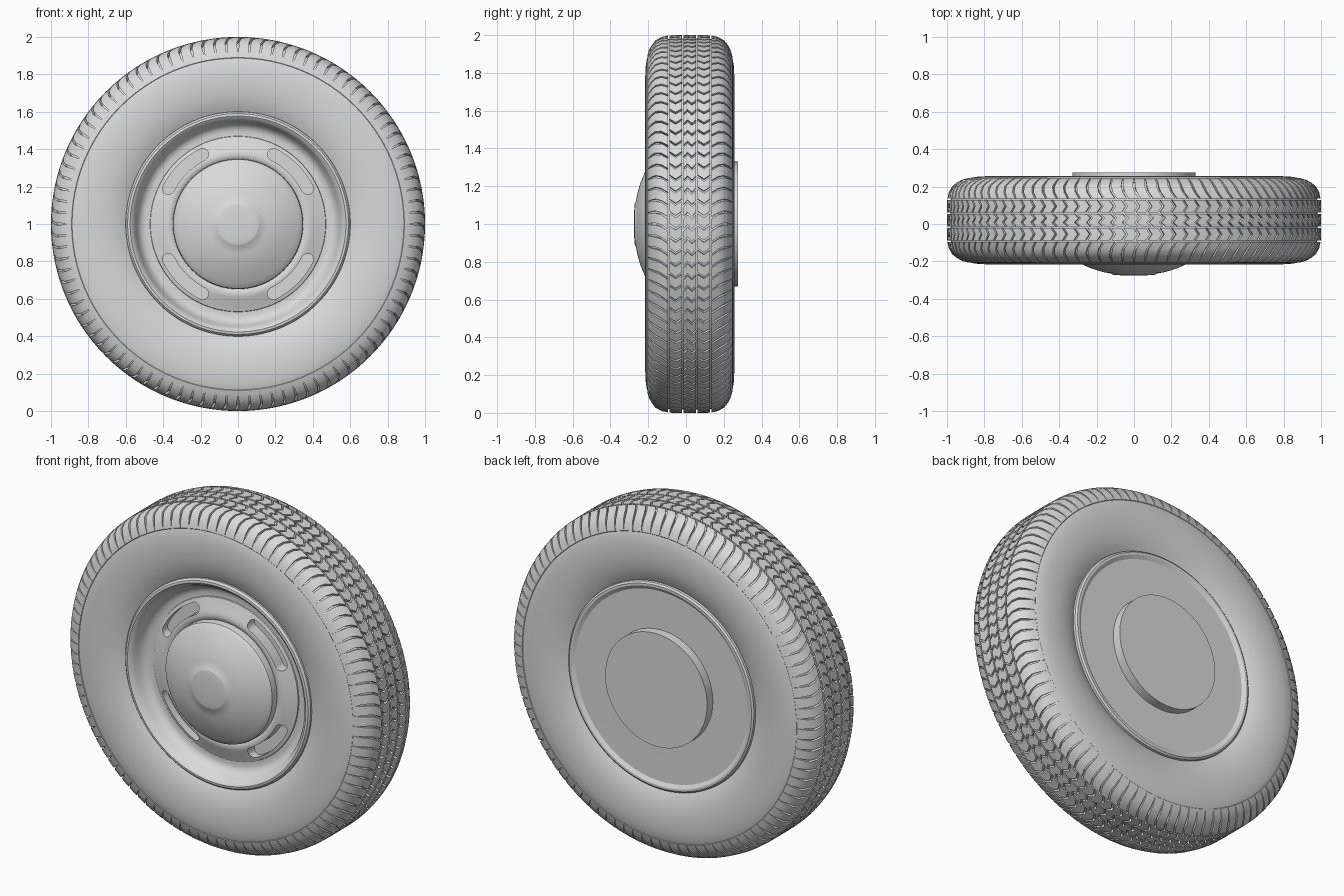
import bpy, bmesh, math
from mathutils import Vector

MID = 0.02          # middle of the tyre along y
PITCHES = 96        # tread blocks per row
STEP = math.tau / PITCHES

cube = bpy.data.objects.get("Cube")
if cube:
    bpy.data.objects.remove(cube, do_unlink=True)

grey = bpy.data.materials.new("plain grey")
grey.use_nodes = True
grey.diffuse_color = (0.7, 0.7, 0.7, 1)
grey.node_tree.nodes["Principled BSDF"].inputs["Base Color"].default_value = (0.7, 0.7, 0.7, 1)


def polar(r, angle, y):
    """Point at a radius and angle around the axle."""
    return Vector((r * math.cos(angle), y, 1 + r * math.sin(angle)))


def finish(bm, name, smooth=30):
    bmesh.ops.remove_doubles(bm, verts=bm.verts, dist=1e-5)
    bmesh.ops.recalc_face_normals(bm, faces=bm.faces)
    mesh = bpy.data.meshes.new(name)
    bm.to_mesh(mesh)
    bm.free()
    mesh.materials.append(grey)
    obj = bpy.data.objects.new(name, mesh)
    bpy.context.collection.objects.link(obj)
    shade(obj, smooth)
    return obj


def shade(obj, degrees):
    bpy.ops.object.select_all(action='DESELECT')
    obj.select_set(True)
    bpy.context.view_layer.objects.active = obj
    bpy.ops.object.shade_smooth_by_angle(angle=math.radians(degrees))


def lathe(name, profile, closed=False, steps=144):
    """Spin (radius, y) points around the axle."""
    bm = bmesh.new()
    rings = [[bm.verts.new(polar(r, math.tau * i / steps, y)) for i in range(steps)]
             for r, y in profile]
    pairs = list(zip(rings, rings[1:]))
    if closed:
        pairs.append((rings[-1], rings[0]))
    for a, b in pairs:
        for i in range(steps):
            j = (i + 1) % steps
            bm.faces.new((a[i], a[j], b[j], b[i]))
    return finish(bm, name)


# Tyre carcass: half section mirrored about its middle
half = [(0.58, 0.185), (0.60, 0.195), (0.625, 0.207), (0.655, 0.218), (0.69, 0.227),
        (0.73, 0.233), (0.78, 0.236), (0.83, 0.234), (0.87, 0.228), (0.905, 0.217),
        (0.935, 0.199), (0.955, 0.18), (0.972, 0.15), (0.98, 0.11), (0.982, 0.04)]
section = [(r, MID - d) for r, d in half] + [(r, MID + d) for r, d in reversed(half)]
lathe("tyre_carcass", section, closed=True)


# Tread blocks: each station is (distance from middle, radius, shift, width),
# with shift and width as parts of one pitch
def tread_row(name, stations, side=1):
    bm = bmesh.new()
    for n in range(PITCHES):
        rows = []
        for d, r, shift, width in stations:
            y = MID + side * d
            low_y = MID + side * (d - (0.02 if d > 0.16 else 0))
            a = (n + shift) * STEP
            w = width * STEP / 2
            rows.append([bm.verts.new(p) for p in (
                polar(r, a - w, y), polar(r, a + w, y),
                polar(r - 0.025, a + w, low_y), polar(r - 0.025, a - w, low_y))])
        for a, b in zip(rows, rows[1:]):
            for i in range(4):
                j = (i + 1) % 4
                bm.faces.new((a[i], a[j], b[j], b[i]))
        bm.faces.new(rows[0])
        bm.faces.new(rows[-1])
    finish(bm, name, 25)


shoulder = [(0.116, 0.998, 0.0, 0.84), (0.15, 0.99, 0.35, 0.84), (0.182, 0.972, 0.5, 0.82),
            (0.203, 0.945, 0.5, 0.86), (0.217, 0.918, 0.5, 0.92), (0.225, 0.89, 0.5, 0.99)]
middle = [(0.041, 1.0, 0.45, 0.82), (0.075, 1.0, 0.1, 0.82), (0.108, 0.999, 0.45, 0.82)]
centre = [(-0.033, 1.0, 0.0, 0.8), (-0.012, 1.0, 0.35, 0.8),
          (0.012, 1.0, 0.0, 0.8), (0.033, 1.0, 0.35, 0.8)]
for side, label in ((-1, "front"), (1, "back")):
    tread_row(label + "_shoulder_tread", shoulder, side)
    tread_row(label + "_middle_tread", middle, side)
tread_row("centre_tread", centre)

# Rim with front disc, deep well, rolled lips and flat back
rim = lathe("rim", [
    (0, -0.13), (0.34, -0.13), (0.355, -0.142), (0.375, -0.146), (0.395, -0.14),
    (0.43, -0.126), (0.468, -0.114), (0.47, -0.108), (0.495, -0.107), (0.515, -0.113),
    (0.53, -0.126), (0.542, -0.147), (0.552, -0.172), (0.563, -0.189), (0.577, -0.198),
    (0.59, -0.196), (0.6, -0.185), (0.602, -0.16), (0.595, -0.1), (0.595, 0.16),
    (0.602, 0.215), (0.6, 0.229), (0.59, 0.237), (0.577, 0.237), (0.566, 0.23),
    (0.556, 0.224), (0, 0.222)])

# Four curved slots cut into the disc
bm = bmesh.new()
MIDDLE_R, HALF_W, SPAN = 0.417, 0.032, math.radians(18)
for k in range(4):
    turn = math.pi / 4 + k * math.pi / 2
    outline = []
    for sign in (1, -1):
        for i in range(13):
            t = sign * SPAN * (2 * i / 12 - 1)
            outline.append((MIDDLE_R + sign * HALF_W, turn + t))
        for i in range(1, 8):
            q = math.pi * i / 8
            outline.append((MIDDLE_R + sign * HALF_W * math.cos(q),
                            turn + sign * (SPAN + HALF_W * math.sin(q) / MIDDLE_R)))
    front = [bm.verts.new(polar(r, a, -0.3)) for r, a in outline]
    back = [bm.verts.new(polar(r, a, -0.075)) for r, a in outline]
    bm.faces.new(front)
    bm.faces.new(back)
    for i in range(len(front)):
        j = (i + 1) % len(front)
        bm.faces.new((front[i], front[j], back[j], back[i]))
cutter = finish(bm, "slot_cutter")
cutter.hide_render = True
cut = rim.modifiers.new("slots", 'BOOLEAN')
cut.operation = 'DIFFERENCE'
cut.solver = 'EXACT'
cut.object = cutter
shade_target = rim
bpy.ops.object.select_all(action='DESELECT')
rim.select_set(True)
bpy.context.view_layer.objects.active = rim
bpy.ops.object.modifier_apply(modifier=cut.name)
bpy.data.objects.remove(cutter, do_unlink=True)
shade(rim, 30)

# Domed hub cap with a small raised centre
lathe("hub_cap", [
    (0, -0.276), (0.06, -0.275), (0.105, -0.272), (0.115, -0.27), (0.121, -0.265),
    (0.16, -0.258), (0.2, -0.247), (0.24, -0.233), (0.28, -0.215), (0.315, -0.197),
    (0.335, -0.186), (0.345, -0.177), (0.348, -0.165), (0.348, -0.12), (0, -0.12)])

# Round mounting plate on the back
lathe("back_plate", [(0, 0.276), (0.33, 0.276), (0.33, 0.21), (0, 0.21)])
